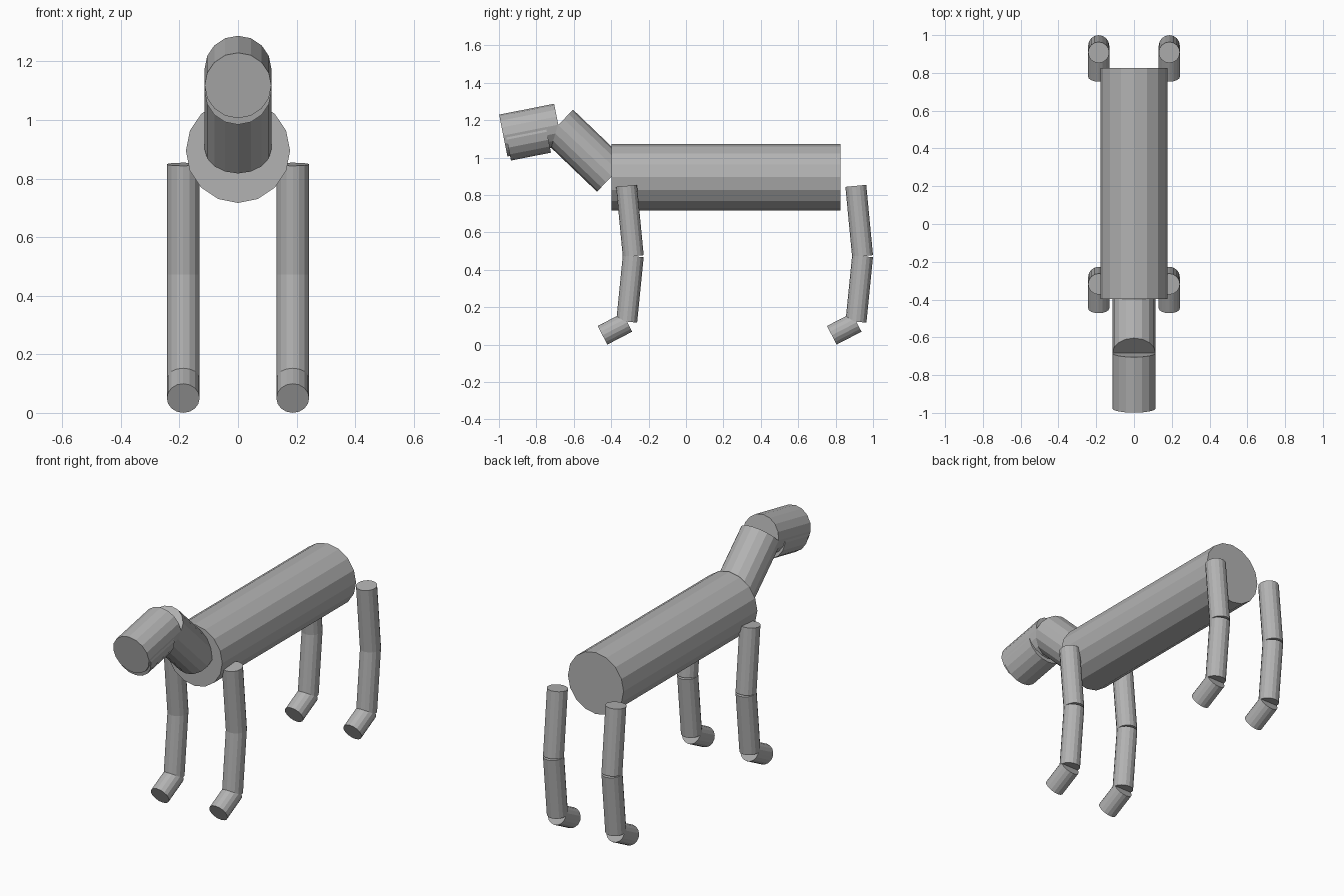
import bpy
from mathutils import Vector

if "Cube" in bpy.data.objects:
    bpy.data.objects.remove(bpy.data.objects["Cube"])

grey = bpy.data.materials.new("plain_grey")
grey.diffuse_color = (0.45, 0.45, 0.45, 1)
grey.use_nodes = True
grey.node_tree.nodes["Principled BSDF"].inputs["Base Color"].default_value = grey.diffuse_color


def tube(name, x, a, b, radius):
    """Sixteen-sided cylinder from a to b, both given as (y, z)."""
    start, end = Vector((x, *a)), Vector((x, *b))
    axis = end - start
    bpy.ops.mesh.primitive_cylinder_add(vertices=16, radius=radius, depth=axis.length,
                                        location=(start + end) / 2)
    ob = bpy.context.object
    ob.name = name
    ob.rotation_mode = 'QUATERNION'
    ob.rotation_quaternion = Vector((0, 0, 1)).rotation_difference(axis)
    ob.data.materials.append(grey)
    return ob


# Trunk, neck and head
tube("body", 0, (-0.398, 0.895), (0.825, 0.895), 0.178)
tube("neck", 0, (-0.397, 0.900), (-0.683, 1.174), 0.114)
tube("head", 0, (-0.683, 1.176), (-0.977, 1.118), 0.114)
tube("jaw", 0, (-0.744, 1.138), (-0.958, 1.096), 0.1137)

# Four legs, each with two segments and a foot
for end, dy in (("front", 0.0), ("rear", 1.226)):
    for side, x in (("left", 0.187), ("right", -0.187)):
        tube(f"{end}_{side}_upper_leg", x, (-0.318 + dy, 0.849), (-0.282 + dy, 0.473), 0.056)
        tube(f"{end}_{side}_lower_leg", x, (-0.282 + dy, 0.473), (-0.317 + dy, 0.123), 0.056)
        tube(f"{end}_{side}_foot", x, (-0.3135 + dy, 0.119), (-0.4465 + dy, 0.050), 0.056)
